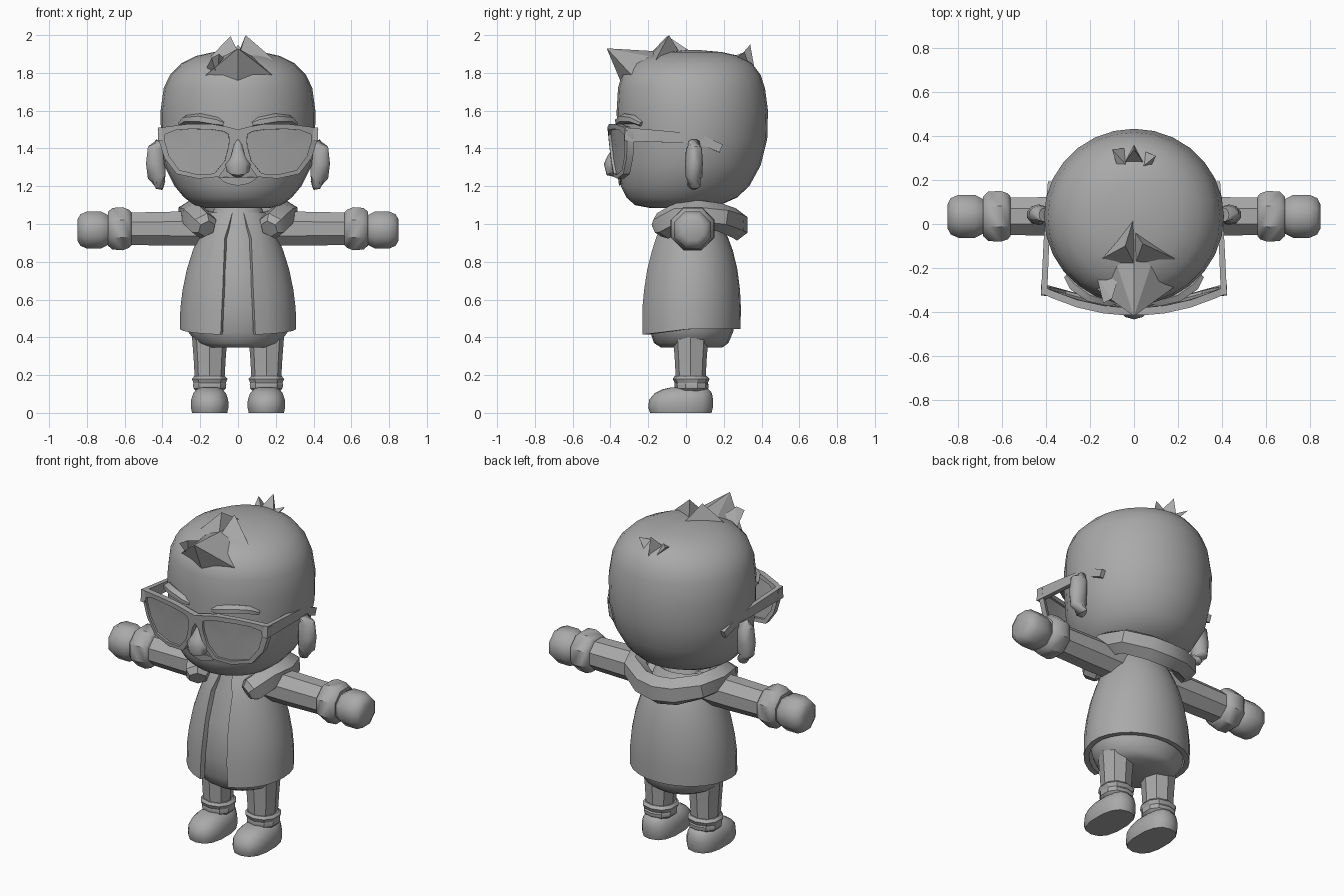
import bpy, bmesh, math
from mathutils import Vector

grey = bpy.data.materials.new("plain grey")
grey.diffuse_color = (0.4, 0.4, 0.4, 1)


def make(name, verts, faces, mirror=False, solid=0.0, angle=35, wrap=None):
    """Mesh object with optional shrinkwrap, thickness and left/right mirror."""
    me = bpy.data.meshes.new(name)
    me.from_pydata([tuple(v) for v in verts], [], faces)
    bm = bmesh.new()
    bm.from_mesh(me)
    if not faces:
        bmesh.ops.convex_hull(bm, input=bm.verts)
    bmesh.ops.recalc_face_normals(bm, faces=bm.faces)
    bm.to_mesh(me)
    bm.free()
    me.materials.append(grey)
    ob = bpy.data.objects.new(name, me)
    bpy.context.collection.objects.link(ob)
    bpy.ops.object.select_all(action='DESELECT')
    ob.select_set(True)
    bpy.context.view_layer.objects.active = ob
    if wrap:
        m = ob.modifiers.new("wrap", 'SHRINKWRAP')
        m.target, m.offset, m.wrap_mode = wrap, 0.006, 'ABOVE_SURFACE'
    if solid:
        m = ob.modifiers.new("solid", 'SOLIDIFY')
        m.thickness, m.offset = solid, (-1 if solid > 0.01 else 0)
    if mirror:
        ob.modifiers.new("mirror", 'MIRROR').use_clip = True
    for m in list(ob.modifiers):
        bpy.ops.object.modifier_apply(modifier=m.name)
    if angle:
        bpy.ops.object.shade_smooth_by_angle(angle=math.radians(angle))
    return ob


def skin(rings, closed=True, caps=True):
    """Quads between successive rings of equal length."""
    n = len(rings[0])
    faces = []
    for r in range(len(rings) - 1):
        for i in range(n if closed else n - 1):
            j = (i + 1) % n
            faces.append((r * n + i, r * n + j, r * n + n + j, r * n + n + i))
    if caps:
        faces += [tuple(range(n)), tuple(range((len(rings) - 1) * n, len(rings) * n))]
    return [p for r in rings for p in r], faces


def spow(v, e):
    return math.copysign(abs(v) ** (2 / e), v)


def stack(name, levels, n=24, cx=0.0, e=2.0, **kw):
    """Horizontal oval sections: (z, half width, front y, back y)."""
    rings = []
    for z, rx, yf, yb in levels:
        rings.append([(cx + rx * spow(math.sin(t), e),
                       (yf + yb) / 2 - (yb - yf) / 2 * spow(math.cos(t), e), z)
                      for t in (2 * math.pi * i / n for i in range(n))])
    return make(name, *skin(rings), **kw)


def tube(name, pts, n=8, **kw):
    """Sections along a path: (x, y, z, sideways radius, upward radius)."""
    P = [Vector(p[:3]) for p in pts]
    rings = []
    for i, p in enumerate(pts):
        t = (P[min(i + 1, len(P) - 1)] - P[max(i - 1, 0)]).normalized()
        ref = Vector((0, 1, 0)) if abs(t.z) > 0.9 else Vector((0, 0, 1))
        side = t.cross(ref).normalized()
        up = side.cross(t)
        k = 1 / math.cos(math.pi / n)
        rings.append([P[i] + side * (p[3] * k * math.cos(a)) + up * (p[4] * k * math.sin(a))
                      for a in (2 * math.pi * (j + 0.5) / n for j in range(n))])
    return make(name, *skin(rings), **kw)


# head
head = stack("head", [
    (1.085, .17, -.19, .10), (1.10, .23, -.27, .18), (1.14, .285, -.315, .27),
    (1.20, .335, -.345, .335), (1.31, .39, -.36, .395), (1.45, .408, -.365, .43),
    (1.60, .41, -.367, .434), (1.72, .393, -.36, .418), (1.79, .36, -.34, .395),
    (1.85, .30, -.285, .35), (1.89, .22, -.20, .28), (1.91, .13, -.10, .19),
    (1.92, .04, 0, .08)], n=28, angle=50)

# hair spikes: base points, then the tip
spikes = {
    "front_tuft": [(-.18, -.29, 1.78), (.18, -.29, 1.79), (0, -.34, 1.74), (-.09, -.15, 1.88),
                   (.09, -.15, 1.88), (0, -.08, 1.91), (0, -.42, 1.93)],
    "small_tuft": [(-.17, -.24, 1.82), (-.07, -.24, 1.87), (-.11, -.31, 1.78), (-.14, -.36, 1.88),
                   (-.10, -.34, 1.90)],
    "left_top_spike": [(-.15, -.16, 1.88), (.02, -.22, 1.87), (0, .03, 1.91), (-.04, -.10, 1.995)],
    "right_top_spike": [(0, -.03, 1.90), (.19, -.16, 1.87), (0, -.2, 1.88), (.04, -.09, 2.0)],
    "back_left_spike": [(-.07, .24, 1.87), (0, .23, 1.88), (0, .35, 1.80), (-.10, .34, 1.91)],
    "back_mid_spike": [(-.05, .27, 1.87), (.05, .27, 1.87), (0, .37, 1.78), (0, .34, 1.95)],
    "back_right_spike": [(0, .23, 1.88), (.07, .25, 1.87), (0, .35, 1.80), (.10, .31, 1.91)],
}
for name, pts in spikes.items():
    make(name, pts, [], angle=0)

# ears
tube("ears", [(.395, .04, 1.20, .02, .02), (.41, .042, 1.205, .035, .03), (.43, .042, 1.25, .048, .042),
              (.435, .042, 1.32, .052, .045), (.43, .042, 1.40, .048, .04),
              (.41, .042, 1.435, .03, .025)], n=10, mirror=True, angle=50)

# eyebrows
tube("eyebrows", [(.075, -.352, 1.53, .012, .012), (.11, -.35, 1.54, .025, .022),
                  (.20, -.325, 1.557, .03, .024), (.27, -.275, 1.553, .03, .02),
                  (.305, -.235, 1.53, .015, .012)], n=6, mirror=True)

# nose with a tapering bridge
tube("nose", [(0, -.355, 1.275, .035, .03), (0, -.375, 1.285, .06, .05), (0, -.378, 1.315, .066, .054),
              (0, -.372, 1.345, .05, .045), (0, -.36, 1.39, .03, .03), (0, -.35, 1.44, .012, .015)],
     n=10, angle=45)

# smile, a thin plate following the face
cols = [-1 + i / 6 for i in range(13)]
smile = [[(.115 * u, -.37, z) for u in cols] for z in (1.245, 0)]
smile[1] = [(.115 * u, -.37, 1.203 + .04 * u * u) for u in cols]
make("mouth", *skin(smile, closed=False, caps=False), wrap=head, solid=.006)


# glasses: rim, lens and temple, mirrored
def on_front(x, z, back=0.0):
    return (x, -.415 + .56 * x * x + .1 * (1.5 - z) + back, z)


outer = [(0, 1.50), (.06, 1.515), (.14, 1.53), (.26, 1.53), (.38, 1.515), (.425, 1.50), (.422, 1.45),
         (.39, 1.35), (.325, 1.265), (.21, 1.24), (.10, 1.25), (.045, 1.33), (.02, 1.42), (0, 1.45)]
inner = [(.05, 1.475), (.075, 1.49), (.14, 1.50), (.25, 1.503), (.33, 1.497), (.385, 1.475), (.388, 1.44),
         (.365, 1.36), (.31, 1.285), (.21, 1.262), (.125, 1.267), (.07, 1.335), (.05, 1.41), (.047, 1.44)]
rim = [[on_front(x, z, b) for x, z in loop]
       for loop, b in ((outer, 0), (outer, .035), (inner, .035), (inner, 0), (outer, 0))]
make("glasses_rim", *skin(rim, caps=False), mirror=True, angle=30)
mid = [on_front(.21, 1.39, .018)]
lens = [on_front(x, z, .018) for x, z in inner]
make("lenses", mid + lens, [(0, i + 1, (i + 1) % len(lens) + 1) for i in range(len(lens))],
     mirror=True, solid=.008)
tube("temples", [(.41, -.325, 1.475, .014, .036), (.40, -.10, 1.462, .013, .03),
                 (.39, .07, 1.45, .013, .026), (.38, .185, 1.40, .013, .022)], n=4, mirror=True, angle=30)

# shirt and hips inside the coat
stack("torso", [(.345, .17, -.13, .19), (.37, .22, -.17, .225), (.43, .265, -.19, .25),
                (.55, .28, -.215, .262), (.75, .25, -.192, .245), (.93, .18, -.14, .19),
                (1.03, .15, -.11, .15), (1.12, .11, -.08, .12)], n=20, angle=50)

# open coat: (z, half width, front y, back y, half gap, hem drop at the front)
coat = []
for z, rx, yf, yb, gap, drop in [
        (1.06, .15, -.10, .15, .03, 0), (.99, .19, -.14, .19, .05, 0), (.93, .212, -.168, .222, .07, 0),
        (.86, .24, -.19, .248, .073, 0), (.76, .272, -.215, .272, .077, 0), (.65, .295, -.232, .286, .081, 0),
        (.55, .307, -.242, .291, .086, 0), (.445, .308, -.243, .288, .092, .032)]:
    a = math.asin(gap / rx)
    ts = [a + (2 * math.pi - 2 * a) * i / 24 for i in range(25)]
    coat.append([(rx * math.sin(t), (yf + yb) / 2 - (yb - yf) / 2 * math.cos(t),
                  z - drop * max(0, math.cos(t))) for t in ts])
make("coat", *skin(coat, closed=False, caps=False), solid=.03, angle=45)

# collar, a thick horseshoe around the neck
half = [(.165, -.15, .975, .045, .04), (.18, -.125, .99, .065, .065), (.235, -.03, 1.045, .062, .066),
        (.255, .07, 1.05, .06, .065), (.215, .18, 1.035, .06, .065), (.10, .255, 1.005, .055, .07)]
tube("collar", half + [(0, .27, .995, .055, .072)] + [(-p[0],) + p[1:] for p in half[::-1]], n=6)

# arms, sleeve cuffs and hands
AY, AZ = .035, .975


def limb(name, prof, n=8, angle=40):
    tube(name, [(x, AY, z, a, b) for x, z, a, b in prof], n=n, mirror=True, angle=angle)


limb("arms", [(.12, AZ, .085, .09), (.35, AZ, .088, .09), (.60, AZ, .085, .085)], angle=30)
limb("sleeve_cuffs", [(.563, AZ, .09, .085), (.575, AZ, .105, .10), (.61, AZ, .116, .114),
                      (.665, AZ, .112, .11), (.688, AZ, .09, .09)])
limb("hands", [(.67, .968, .07, .07), (.70, .968, .085, .085), (.725, .968, .098, .098),
               (.80, .968, .098, .098), (.835, .968, .083, .083), (.85, .968, .055, .055)], angle=50)

# legs, ankle cuffs and shoes
stack("legs", [(.12, .075, -.05, .10), (.20, .08, -.055, .105), (.29, .085, -.06, .11),
               (.42, .095, -.07, .12)], n=8, cx=.15, e=2.4, mirror=True)
stack("ankle_cuffs", [(.115, .075, -.05, .105), (.13, .09, -.06, .118), (.15, .092, -.062, .12),
                      (.158, .09, -.06, .115), (.18, .098, -.07, .125), (.195, .085, -.06, .11)],
      n=10, cx=.15, e=2.3, mirror=True, angle=30)
stack("shoes", [(0, .095, -.19, .135), (.03, .102, -.20, .143), (.07, .10, -.195, .143),
                (.105, .088, -.165, .137), (.125, .068, -.125, .12), (.135, .05, -.08, .09)],
      n=14, cx=.15, e=2.5, mirror=True, angle=40)
